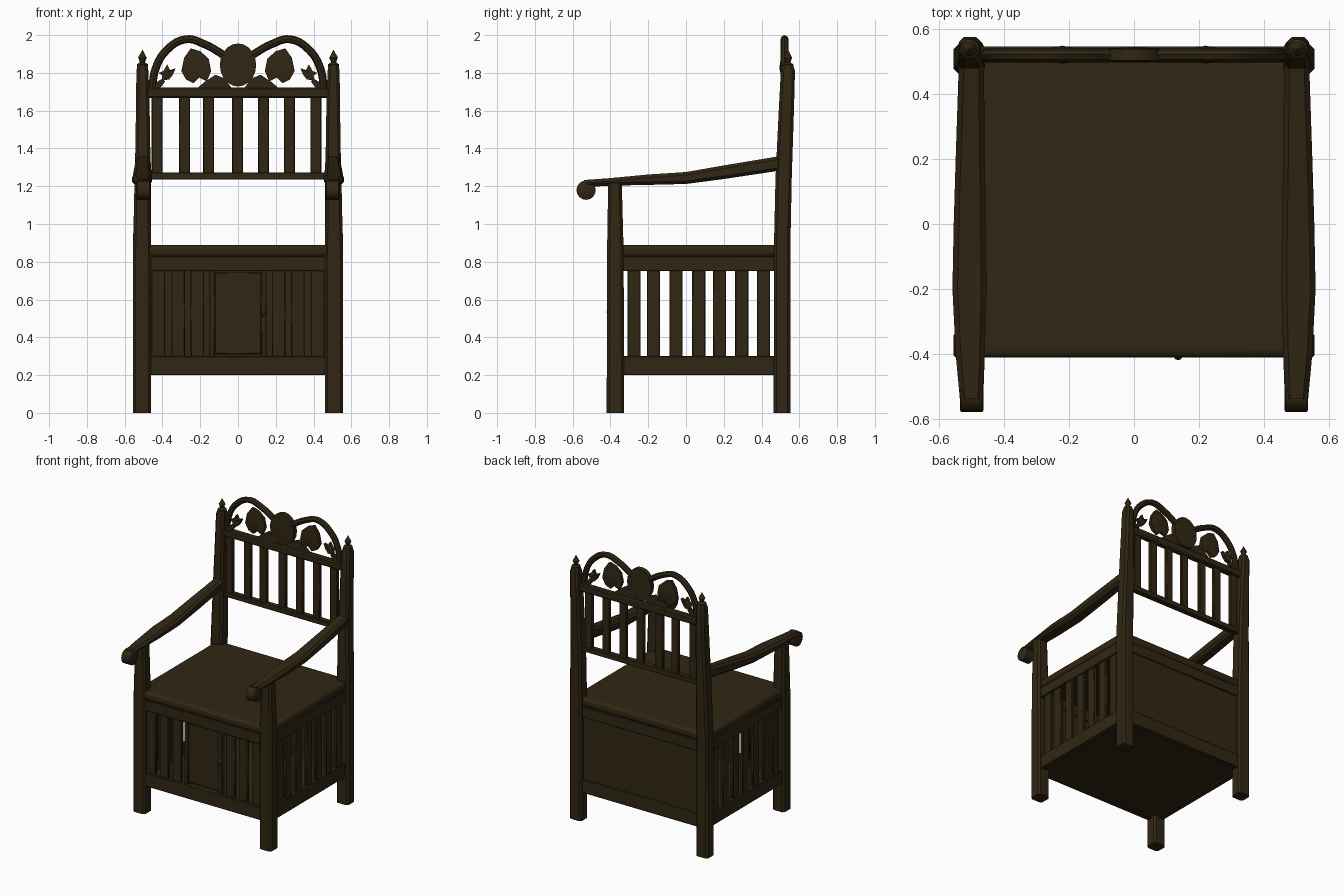
import bpy, bmesh, math
from mathutils import Vector

if "Cube" in bpy.data.objects:
    bpy.data.objects.remove(bpy.data.objects["Cube"])

wood = bpy.data.materials.new("dark oak brown")
wood.diffuse_color = (0.030, 0.0195, 0.0065, 1)
wood.use_nodes = True
wood.node_tree.nodes["Principled BSDF"].inputs["Base Color"].default_value = wood.diffuse_color


def finish(name, bm, bevel=0.0, segs=2):
    bmesh.ops.recalc_face_normals(bm, faces=bm.faces)
    me = bpy.data.meshes.new(name)
    bm.to_mesh(me)
    bm.free()
    ob = bpy.data.objects.new(name, me)
    bpy.context.collection.objects.link(ob)
    me.materials.append(wood)
    if bevel:
        m = ob.modifiers.new("bevel", 'BEVEL')
        m.width, m.segments = bevel, segs
    bpy.ops.object.select_all(action='DESELECT')
    ob.select_set(True)
    bpy.context.view_layer.objects.active = ob
    bpy.ops.object.shade_smooth_by_angle(angle=math.radians(40))
    return ob


def box(name, x, y, z, bevel=0.004, segs=1):
    bm = bmesh.new()
    bmesh.ops.create_cube(bm, size=1)
    for v in bm.verts:
        v.co = Vector(a[0] if c < 0 else a[1] for c, a in zip(v.co, (x, y, z)))
    return finish(name, bm, bevel, segs)


def skin(name, rings):
    """Join rings of points into a closed tube."""
    bm = bmesh.new()
    vs = [[bm.verts.new(p) for p in r] for r in rings]
    n = len(vs[0])
    for a, b in zip(vs, vs[1:]):
        for i in range(n):
            bm.faces.new((a[i], a[(i + 1) % n], b[(i + 1) % n], b[i]))
    bm.faces.new(vs[0])
    bm.faces.new(vs[-1])
    return finish(name, bm)


def soft_rect(a0, a1, b0, b1, c):
    """Rectangle with cut corners."""
    return [(a0 + c, b0), (a1 - c, b0), (a1, b0 + c), (a1, b1 - c),
            (a1 - c, b1), (a0 + c, b1), (a0, b1 - c), (a0, b0 + c)]


def post(name, s, sections):
    """Post from (z, x0, x1, y0, y1) sections."""
    skin(name, [[(s * a, b, z) for a, b in soft_rect(x0, x1, y0, y1, 0.014)]
                for z, x0, x1, y0, y1 in sections])


def carving(name, pts, y=0.522, t=0.012, bulge=0.012):
    """Flat carved outline in xz with a raised middle on both sides."""
    bm = bmesh.new()
    n = len(pts)
    cx, cz = sum(p[0] for p in pts) / n, sum(p[1] for p in pts) / n
    f = [bm.verts.new((a, y - t, b)) for a, b in pts]
    k = [bm.verts.new((a, y + t, b)) for a, b in pts]
    cf = bm.verts.new((cx, y - t - bulge, cz))
    ck = bm.verts.new((cx, y + t + bulge, cz))
    for i in range(n):
        j = (i + 1) % n
        bm.faces.new((f[i], f[j], k[j], k[i]))
        bm.faces.new((f[i], f[j], cf))
        bm.faces.new((k[i], k[j], ck))
    finish(name, bm)


# seat and chest shell
box("seat", (-0.538, 0.538), (-0.412, 0.53), (0.826, 0.89), 0.022, 3)
box("floor_panel", (-0.51, 0.51), (-0.38, 0.51), (0.212, 0.235), 0)
box("back_panel", (-0.48, 0.48), (0.498, 0.522), (0.21, 0.83), 0)
for z in ((0.2, 0.3), (0.75, 0.828)):
    box("front_rail", (-0.48, 0.48), (-0.405, -0.365), z)
    box("back_rail", (-0.48, 0.48), (0.492, 0.53), z)
    for s in (-1, 1):
        box("side_rail", sorted((s * 0.495, s * 0.537)), (-0.35, 0.48), z)

for s in (-1, 1):
    # slats of the chest
    for c in (-0.275, -0.172, -0.053, 0.067, 0.178, 0.295, 0.41):
        box("side_slat", sorted((s * 0.505, s * 0.528)), (c - 0.035, c + 0.035), (0.29, 0.76))
    for c in (0.215, 0.317, 0.422):
        box("front_slat", (s * c - 0.036, s * c + 0.036), (-0.396, -0.372), (0.29, 0.76))
    box("door_stile", sorted((s * 0.122, s * 0.152)), (-0.401, -0.37), (0.295, 0.755))

    # legs, rear ones run up as posts
    post("front_leg", s, [(0, 0.46, 0.556, -0.42, -0.328), (0.85, 0.46, 0.556, -0.418, -0.33),
                          (1.22, 0.465, 0.548, -0.412, -0.34)])
    post("back_post", s, [(0, 0.46, 0.556, 0.464, 0.552), (0.9, 0.46, 0.556, 0.466, 0.553),
                          (1.25, 0.462, 0.546, 0.474, 0.56), (1.62, 0.468, 0.54, 0.492, 0.572),
                          (1.81, 0.474, 0.538, 0.502, 0.577), (1.84, 0.48, 0.532, 0.512, 0.568)])
    # turned finial
    prof = [(0.028, 1.83), (0.03, 1.845), (0.014, 1.855), (0.016, 1.865),
            (0.023, 1.88), (0.012, 1.9), (0.002, 1.92)]
    skin("finial", [[(s * 0.506 + r * math.cos(i * math.pi / 5),
                      0.54 + r * math.sin(i * math.pi / 5), z) for i in range(10)]
                    for r, z in prof])

    # armrest with rolled end: (y, z0, z1, x0, x1)
    arm = [(0.50, 1.283, 1.36, 0.463, 0.54), (0.2, 1.238, 1.31, 0.46, 0.55),
           (0.0, 1.212, 1.275, 0.457, 0.556), (-0.2, 1.207, 1.262, 0.455, 0.56),
           (-0.4, 1.203, 1.243, 0.46, 0.55), (-0.54, 1.195, 1.233, 0.465, 0.537)]
    skin("armrest", [[(s * a, y, b) for a, b in soft_rect(x0, x1, z0, z1, 0.016)]
                     for y, z0, z1, x0, x1 in arm])
    skin("arm_scroll", [[(s * x, -0.529 + r * math.cos(i * math.pi / 8),
                          1.179 + r * math.sin(i * math.pi / 8)) for i in range(16)]
                        for x, r in ((0.464, 0.045), (0.468, 0.051), (0.533, 0.051), (0.537, 0.045))])

    # crest arch
    cu = bpy.data.curves.new("crest_arch", 'CURVE')
    cu.dimensions = '3D'
    cu.bevel_depth, cu.bevel_resolution, cu.resolution_u = 0.021, 2, 5
    path = [(0.455, 1.7), (0.437, 1.82), (0.378, 1.92), (0.275, 1.978), (0.18, 1.953), (0.06, 1.885)]
    sp = cu.splines.new('BEZIER')
    sp.bezier_points.add(len(path) - 1)
    for bp, (x, z) in zip(sp.bezier_points, path):
        bp.co = (s * x, 0.522, z)
        bp.handle_left_type = bp.handle_right_type = 'AUTO'
    tmp = bpy.data.objects.new("tmp_arch", cu)
    bpy.context.collection.objects.link(tmp)
    bpy.context.view_layer.update()
    bm = bmesh.new()
    bm.from_mesh(tmp.to_mesh())
    bpy.data.objects.remove(tmp)
    finish("crest_arch", bm)

    # carved leaves and foot scrolls
    leaf = [(0.25, 1.93), (0.2, 1.915), (0.155, 1.875), (0.142, 1.81), (0.165, 1.755),
            (0.205, 1.775), (0.235, 1.745), (0.275, 1.765), (0.3, 1.81), (0.285, 1.88)]
    carving("broad_leaf", [(s * x, z) for x, z in leaf], bulge=0.016)
    small = [(0.375, 1.845), (0.36, 1.815), (0.33, 1.825), (0.345, 1.79), (0.365, 1.765),
             (0.405, 1.76), (0.4, 1.785), (0.42, 1.8), (0.395, 1.81)]
    carving("small_leaf", [(s * x, z) for x, z in small], bulge=0.008)
    carving("leaf_stem", [(s * x, z) for x, z in
                          [(0.44, 1.71), (0.44, 1.745), (0.4, 1.77), (0.385, 1.755), (0.42, 1.71)]], bulge=0.002)
    carving("foot_scroll", [(s * x, z) for x, z in
                            [(0.22, 1.715), (0.18, 1.75), (0.12, 1.79), (0.07, 1.77), (0.03, 1.715)]], bulge=0.004)

# door with knob
box("door_panel", (-0.125, 0.125), (-0.39, -0.37), (0.31, 0.745), 0.006)
bm = bmesh.new()
bmesh.ops.create_uvsphere(bm, u_segments=10, v_segments=6, radius=1)
for v in bm.verts:
    v.co = Vector((0.136 + v.co.x * 0.014, -0.405 + v.co.y * 0.015, 0.535 + v.co.z * 0.026))
finish("door_knob", bm)

# backrest
box("back_lower_rail", (-0.48, 0.48), (0.498, 0.54), (1.235, 1.273))
box("back_upper_rail", (-0.485, 0.485), (0.502, 0.548), (1.668, 1.722), 0.008)
for c in (-0.428, -0.283, -0.155, -0.002, 0.135, 0.272, 0.412):
    box("back_slat", (c - 0.029, c + 0.029), (0.508, 0.533), (1.26, 1.68))

# crest medallion
carving("medallion", [(0.096 * math.cos(i * math.pi / 10), 1.842 + 0.114 * math.sin(i * math.pi / 10))
                      for i in range(20)], t=0.018, bulge=0.006)
